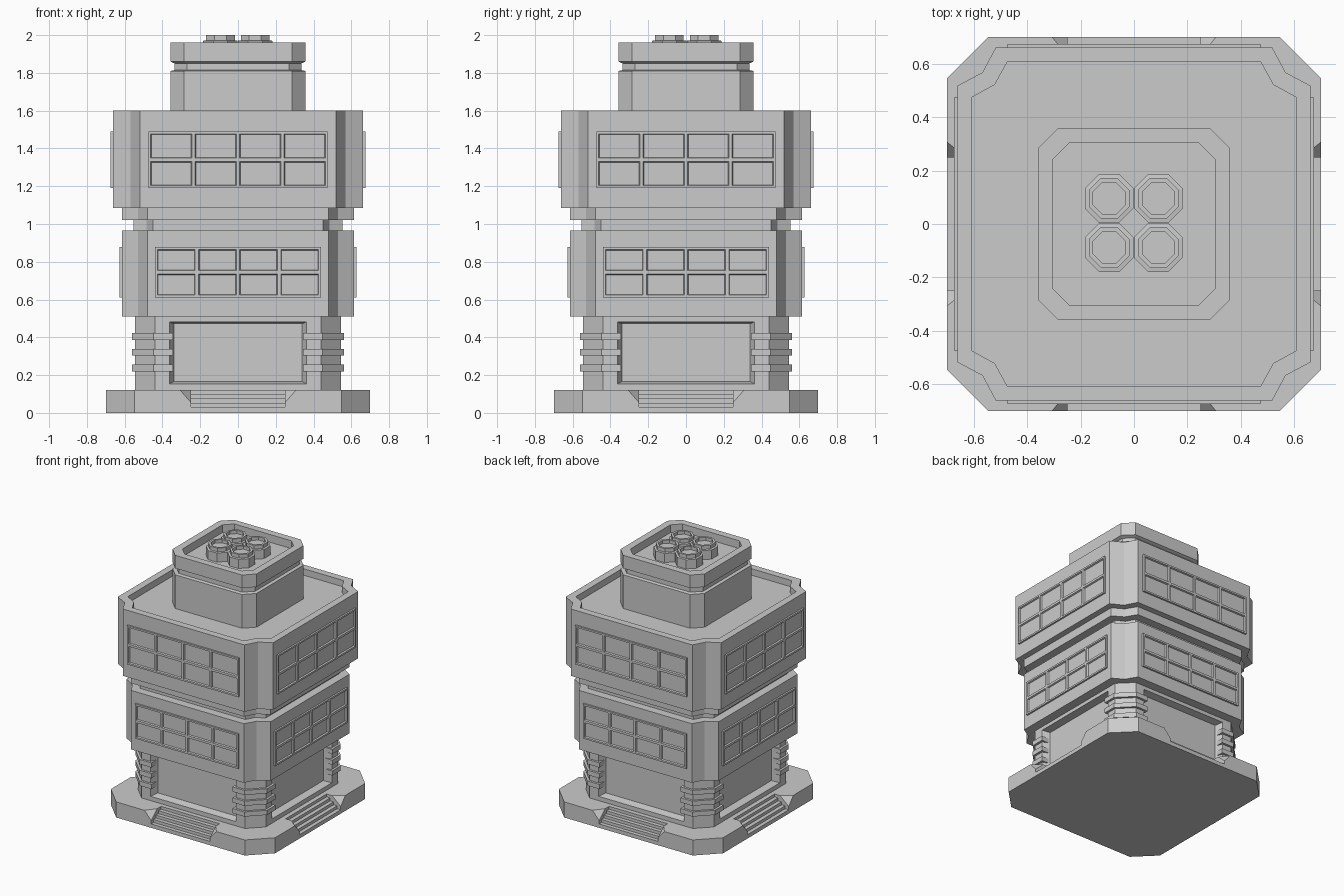
import bpy, bmesh, math
from mathutils import Matrix, Vector

if "Cube" in bpy.data.objects:
    bpy.data.objects.remove(bpy.data.objects["Cube"])


def finish(name, bm):
    bmesh.ops.recalc_face_normals(bm, faces=bm.faces[:])
    me = bpy.data.meshes.new(name)
    bm.to_mesh(me)
    bm.free()
    ob = bpy.data.objects.new(name, me)
    bpy.context.collection.objects.link(ob)
    return ob


def chamfered(h, c):
    """Square of half width h whose corners are cut off at c."""
    return [p for s in range(4) for p in turn([(-c, -h), (c, -h)], s)]


def dented(h, c, d):
    """Square whose corners fold inwards to a point at (d, d)."""
    return [p for s in range(4) for p in turn([(-c, -h), (c, -h), (d, -d)], s)]


def turn(pts, s):
    for _ in range(s):
        pts = [(-y, x) for x, y in pts]
    return pts


def loft(name, sections, at=(0, 0)):
    """Closed solid through a stack of (outline, z) sections."""
    bm = bmesh.new()
    rings = [[bm.verts.new((x + at[0], y + at[1], z)) for x, y in o] for o, z in sections]
    for a, b in zip(rings, rings[1:]):
        for i in range(len(a)):
            j = (i + 1) % len(a)
            bm.faces.new((a[i], a[j], b[j], b[i]))
    bm.faces.new(rings[0][::-1])
    bm.faces.new(rings[-1])
    return finish(name, bm)


def hull(name, pts):
    bm = bmesh.new()
    for p in pts:
        bm.verts.new(p)
    bmesh.ops.convex_hull(bm, input=bm.verts[:])
    return finish(name, bm)


def cut_four(target, cutter):
    """Cut the same shape into all four sides, then drop the cutter."""
    cutter.hide_render = True
    for s in range(4):
        cutter.matrix_world = Matrix.Rotation(s * math.pi / 2, 4, 'Z')
        mod = target.modifiers.new("cut", 'BOOLEAN')
        mod.operation, mod.solver, mod.object = 'DIFFERENCE', 'EXACT', cutter
        bpy.context.view_layer.update()
        bpy.context.view_layer.objects.active = target
        bpy.ops.object.modifier_apply(modifier=mod.name)
    bpy.data.objects.remove(cutter)


def around(ob):
    """Three more copies of a part, one for each other side."""
    for s in (1, 2, 3):
        c = ob.copy()
        c.matrix_world = Matrix.Rotation(s * math.pi / 2, 4, 'Z')
        bpy.context.collection.objects.link(c)


# Base plinth with a flight of steps sunk into every side
base = loft("base_plinth", [(chamfered(0.70, 0.548), 0), (chamfered(0.70, 0.548), 0.12)])
steps = [(-0.8, 0.2), (-0.8, 0.03)]
for i in range(4):
    y = -0.67 + 0.03 * i
    steps += [(y, 0.03 + 0.0225 * i), (y, 0.03 + 0.0225 * (i + 1))]
steps += [(-0.58, 0.2)]
bm = bmesh.new()
prof = bm.faces.new([bm.verts.new((-0.25, y, z)) for y, z in steps])
ext = bmesh.ops.extrude_face_region(bm, geom=[prof])["geom"]
bmesh.ops.translate(bm, vec=(0.5, 0, 0), verts=[v for v in ext if isinstance(v, bmesh.types.BMVert)])
cut_four(base, finish("steps_cutter", bm))
# Sloped cheeks beside the steps
for s in (-1, 1):
    apex = Vector((s * 0.24, -0.705, 0.04))
    cut_four(base, hull("cheek_cutter", [apex, (s * 0.315, -0.705, 0.125),
                                         (s * 0.24, -0.61, 0.125), (s * 0.24, -0.705, 0.125)]))

# Ground floor with a recessed panel on every side
ground = loft("ground_floor", [(chamfered(0.545, 0.44), 0.115), (chamfered(0.545, 0.44), 0.515)])
recess = [(x * w, y, z) for w, y, z0, z1 in ((0.37, -0.56, 0.15, 0.485), (0.34, -0.49, 0.165, 0.472))
          for x in (-1, 1) for z in (z0, z1)]
cut_four(ground, hull("panel_cutter", recess))

# Bands wrapped around the corner pillars
band = [(0.345, -0.50), (0.345, -0.562), (0.447, -0.562), (0.562, -0.447), (0.562, -0.345), (0.50, -0.345)]
for z in (0.22, 0.303, 0.386):
    around(loft("pillar_band", [(band, z), (band, z + 0.036)]))

# Two office storeys, the neck between them, and the roof parapet
low, neck = dented(0.615, 0.48, 0.53), dented(0.552, 0.45, 0.485)
high, inner = dented(0.662, 0.518, 0.568), dented(0.607, 0.475, 0.522)
loft("office_storeys", [(low, 0.51), (low, 0.965), (neck, 0.965), (neck, 1.02), (low, 1.02),
                        (low, 1.085), (high, 1.085), (high, 1.60), (inner, 1.60), (inner, 1.55)])


# Window strips: a raised frame with two rows of four panes
def window_strip(name, wall, half, z0, z1, rim, bar):
    n, rows = 4, 2
    pw = (2 * half - 2 * rim - (n - 1) * bar) / n
    ph = (z1 - z0 - 2 * rim - (rows - 1) * bar) / rows

    def lines(a, b, size, count):
        out = [a]
        for i in range(count):
            s = a + rim + i * (size + bar)
            out += [s, s + size]
        return out + [b]
    xs, zs = lines(-half, half, pw, n), lines(z0, z1, ph, rows)
    bm = bmesh.new()
    front = -wall - 0.013
    v = [[bm.verts.new((x, front, z)) for z in zs] for x in xs]
    panes = []
    for i in range(len(xs) - 1):
        for j in range(len(zs) - 1):
            f = bm.faces.new((v[i][j], v[i + 1][j], v[i + 1][j + 1], v[i][j + 1]))
            if i % 2 and j % 2:
                panes.append(f)
    edge = [e for e in bm.edges if e.is_boundary]
    ext = bmesh.ops.extrude_edge_only(bm, edges=edge)["geom"]
    for p in ext:
        if isinstance(p, bmesh.types.BMVert):
            p.co.y = -wall + 0.003
    bm.normal_update()
    bmesh.ops.inset_individual(bm, faces=panes, thickness=0.006, depth=-0.011)
    around(finish(name, bm))


window_strip("lower_windows", 0.615, 0.44, 0.61, 0.878, 0.013, 0.018)
window_strip("upper_windows", 0.662, 0.475, 1.19, 1.49, 0.013, 0.018)

# Roof house with a groove below its hollow cap
wall, groove, well = chamfered(0.358, 0.285), chamfered(0.335, 0.27), chamfered(0.303, 0.243)
loft("roof_house", [(wall, 1.545), (wall, 1.81), (groove, 1.815), (groove, 1.85), (wall, 1.86),
                    (wall, 1.96), (well, 1.96), (well, 1.90)])


# Four octagonal vents on top
def octagon(a):
    return chamfered(a, a * math.tan(math.pi / 8))


for x in (-0.093, 0.091):
    for y in (-0.088, 0.096):
        loft("roof_vent", [(octagon(0.091), 1.895), (octagon(0.091), 1.97), (octagon(0.076), 1.972),
                           (octagon(0.076), 2.0), (octagon(0.06), 2.0), (octagon(0.06), 1.975)], (x, y))
